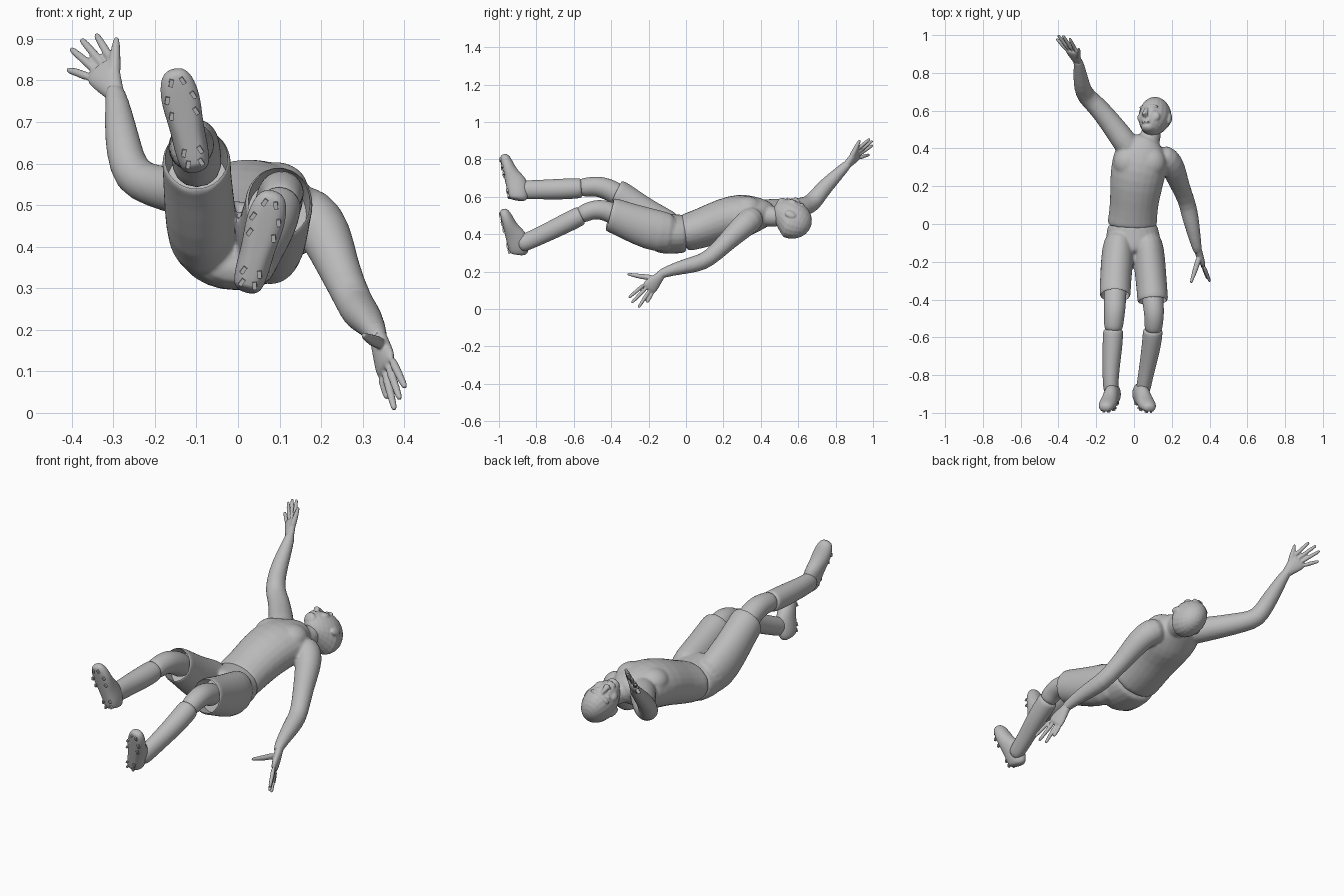
import bpy, bmesh, math
from mathutils import Vector, Matrix

cube = bpy.data.objects.get("Cube")
if cube:
    bpy.data.objects.remove(cube)

GREY = (0.5, 0.5, 0.5, 1)
mat = bpy.data.materials.new("plain_grey")
mat.use_nodes = True
mat.diffuse_color = GREY
mat.node_tree.nodes["Principled BSDF"].inputs["Base Color"].default_value = GREY


def loft(bm, rows, side=None, n=12):
    """Skin elliptical rings; each row is x, y, z, half width and optional half height."""
    pts = [Vector(r[:3]) for r in rows]
    rings = []
    for i, r in enumerate(rows):
        t = (pts[min(i + 1, len(pts) - 1)] - pts[max(i - 1, 0)]).normalized()
        s = Vector(side) if side else t.cross(Vector((0, 0, 1)))
        s = (s - t * s.dot(t)).normalized()
        u = s.cross(t)
        a, b = r[3] * 1.04, r[-1] * 1.04
        rings.append([bm.verts.new(pts[i] + s * a * math.cos(k * math.tau / n)
                                   + u * b * math.sin(k * math.tau / n)) for k in range(n)])
    for p, q in zip(rings, rings[1:]):
        for k in range(n):
            bm.faces.new((p[k], p[(k + 1) % n], q[(k + 1) % n], q[k]))
    bm.faces.new(rings[0])
    bm.faces.new(rings[-1])


def blob(bm, centre, size):
    """Add an ellipsoid."""
    m = Matrix.Translation(centre) @ Matrix.Diagonal((*size, 1))
    return bmesh.ops.create_uvsphere(bm, u_segments=20, v_segments=14, radius=1, matrix=m)["verts"]


def finish(name, bm, subsurf=0, voxel=0, matrix=None, angle=50):
    bmesh.ops.recalc_face_normals(bm, faces=bm.faces)
    me = bpy.data.meshes.new(name)
    bm.to_mesh(me)
    bm.free()
    me.materials.append(mat)
    ob = bpy.data.objects.new(name, me)
    bpy.context.collection.objects.link(ob)
    if matrix:
        ob.matrix_world = matrix
    if subsurf:
        ob.modifiers.new("round", "SUBSURF").levels = subsurf
        ob.modifiers["round"].render_levels = subsurf
    if voxel:
        rm = ob.modifiers.new("blend", "REMESH")
        rm.mode, rm.voxel_size, rm.use_smooth_shade = "VOXEL", voxel, True
        sm = ob.modifiers.new("soften", "SMOOTH")
        sm.factor, sm.iterations = 0.5, 5
    bpy.ops.object.select_all(action="DESELECT")
    ob.select_set(True)
    bpy.context.view_layer.objects.active = ob
    bpy.ops.object.shade_smooth_by_angle(angle=math.radians(angle))
    return ob


# Upper body: torso, neck and arms blended into one skin
bm = bmesh.new()
loft(bm, [(-.01, -.015, .405, .132, .1), (-.01, 0, .407, .132, .1), (0, .1, .437, .126, .108),
          (.01, .2, .478, .14, .115), (.025, .3, .497, .148, .122), (.045, .37, .508, .15, .098),
          (.065, .43, .51, .095, .072), (.08, .46, .505, .055, .052)])
loft(bm, [(.07, .4, .5, .062), (.085, .46, .495, .055), (.1, .52, .487, .052)])
for x in (-.03, .09):
    blob(bm, (x, .325, .54), (.08, .085, .064))
loft(bm, [(.12, .37, .5, .062), (.18, .345, .475, .07), (.213, .29, .43, .064),
          (.24, .21, .352, .05), (.28, .12, .265, .044), (.293, .06, .242, .046),
          (.313, -.03, .222, .038), (.333, -.13, .192, .026), (.342, -.155, .17, .022)])
loft(bm, [(0, .37, .515, .07), (-.06, .45, .525, .065), (-.13, .545, .53, .058),
          (-.2, .63, .545, .052), (-.257, .678, .566, .05), (-.275, .725, .635, .045),
          (-.285, .79, .7, .037), (-.293, .855, .765, .026), (-.303, .875, .785, .023)])
finish("upper_body", bm, subsurf=1, voxel=.008, angle=180)


# Hands: a flat palm, a thick thumb and four tapering fingers, tips listed thumb first
def hand(name, wrist, knuckle, tips):
    wrist, knuckle = Vector(wrist), Vector(knuckle)
    tips = [Vector(t) for t in tips]
    along = (knuckle - wrist).normalized()
    side = tips[1] - tips[4]
    side = (side - along * side.dot(along)).normalized()
    bm = bmesh.new()
    palm = ((-.4, .017, .015), (0, .024, .021), (.35, .034, .02), (.75, .046, .018),
            (1.05, .044, .014))
    loft(bm, [(*wrist.lerp(knuckle, f), a, b) for f, a, b in palm], side)
    for i, tip in enumerate(tips):
        if i:
            base = knuckle + side * .033 * (1 - (i - 1) * 2 / 3) - along * .01
            r = .0125
        else:
            base = wrist.lerp(knuckle, .3) + side * .012
            r = .018
        mid = base.lerp(tip, .5) + along * .004
        loft(bm, [(*base, r), (*mid, r * .85), (*base.lerp(tip, .92), .009), (*tip, .006)],
             side, n=8)
    finish(name, bm, subsurf=1, voxel=.004, angle=180)


hand("left_hand", (.338, -.135, .18), (.358, -.205, .105),
     [(.3, -.315, .187), (.403, -.307, .06), (.39, -.292, .032),
      (.377, -.255, .006), (.36, -.21, .033)])
hand("right_hand", (-.297, .86, .77), (-.332, .92, .832),
     [(-.292, .93, .905), (-.342, .985, .912), (-.378, .999, .9),
      (-.403, 1, .877), (-.411, .982, .826)])

# Head: tilted back and turned, with a narrowed jaw and shallow features
crown = Vector((.12, .92, -.37)).normalized()
face = Vector((-.45, .1, .88))
face = (face - crown * face.dot(crown)).normalized()
left = crown.cross(face)
head_matrix = Matrix((left, -face, crown)).transposed().to_4x4()
head_matrix.translation = (.112, .562, .478)

bm = bmesh.new()
for v in blob(bm, (0, 0, 0), (.083, .106, .112)):
    if v.co.z < 0:
        drop = -v.co.z / .112
        v.co.x *= 1 - .15 * drop
        v.co.y = v.co.y * (1 - .1 * drop) - .03 * drop
        if v.co.y > 0:
            v.co.y *= 1 - .3 * drop
blob(bm, (0, -.06, -.085), (.036, .04, .024))
blob(bm, (0, -.086, .026), (.056, .018, .012))
loft(bm, [(0, -.09, .028, .009), (0, -.11, 0, .011), (0, -.121, -.026, .016, .012),
          (0, -.1, -.036, .015, .008)], side=(1, 0, 0))
for z in (-.054, -.066):
    blob(bm, (0, -.097, z), (.025, .012, .006))
for s in (-1, 1):
    blob(bm, (s * .036, -.07, -.025), (.03, .023, .03))
    blob(bm, (s * .031, -.091, .004), (.015, .01, .007))
    blob(bm, (s * .08, .012, -.005), (.011, .02, .031))
finish("head", bm, voxel=.0035, matrix=head_matrix, angle=180)

# Shorts: seat and thighs blended, then hollowed at each hem
SHORTS = {
    "left": [(.065, -.04, .41, .07, .09), (.078, -.14, .41, .082, .113),
             (.086, -.25, .447, .082, .104), (.094, -.33, .478, .08, .095),
             (.099, -.4, .505, .08, .09), (.1, -.418, .508, .082, .09)],
    "right": [(-.075, -.04, .41, .07, .09), (-.085, -.14, .43, .085, .113),
              (-.093, -.24, .502, .083, .1), (-.098, -.31, .562, .081, .09),
              (-.1, -.37, .608, .081, .086), (-.1, -.39, .614, .083, .086)]}
CUTTERS = {
    "left": [(.094, -.33, .478, .068, .08), (.099, -.4, .505, .071, .081),
             (.1, -.45, .52, .073, .082)],
    "right": [(-.098, -.31, .562, .069, .077), (-.1, -.37, .608, .072, .077),
              (-.1, -.43, .632, .074, .078)]}
bm = bmesh.new()
loft(bm, [(-.01, .005, .402, .128, .099), (-.01, -.01, .402, .132, .102),
          (-.005, -.08, .4, .148, .108), (0, -.14, .405, .14, .108), (0, -.18, .415, .09, .09)])
for rows in SHORTS.values():
    loft(bm, rows, n=16)
shorts = finish("shorts", bm, subsurf=1, voxel=.007, angle=180)
for label, rows in CUTTERS.items():
    bm = bmesh.new()
    loft(bm, rows, n=32)
    cutter = finish(label + "_hem_cutter", bm)
    cutter.hide_render = True
    cutter.hide_set(True)
    cut = shorts.modifiers.new(label + "_opening", "BOOLEAN")
    cut.operation, cut.solver, cut.object = "DIFFERENCE", "EXACT", cutter
shorts.modifiers.new("crisp_hem", "EDGE_SPLIT").split_angle = math.radians(50)

KNEES = {
    "left": [(.095, -.33, .482, .06), (.1, -.41, .522, .056), (.107, -.475, .535, .053),
             (.105, -.53, .52, .048), (.1, -.575, .495, .046)],
    "right": [(-.098, -.31, .57, .062), (-.1, -.38, .625, .059), (-.102, -.46, .657, .056),
              (-.107, -.52, .654, .051), (-.11, -.575, .646, .049)]}
SOCKS = {
    "left": [(.1, -.555, .502, .048), (.1, -.57, .496, .052), (.09, -.66, .45, .049, .051),
             (.07, -.76, .401, .042, .047), (.053, -.85, .36, .038, .046),
             (.045, -.9, .34, .036, .042)],
    "right": [(-.11, -.555, .647, .049), (-.11, -.57, .646, .053),
              (-.115, -.66, .641, .051, .055), (-.122, -.76, .639, .045, .051),
              (-.124, -.85, .637, .04, .05), (-.122, -.9, .637, .037, .045)]}
# Heel and toe ends of each sole
SOLES = {"left": ((.017, -.94, .282), (.085, -1, .53)),
         "right": ((-.098, -.942, .572), (-.155, -1, .832))}

for label in ("left", "right"):
    bm = bmesh.new()
    loft(bm, KNEES[label])
    finish(label + "_knee", bm, subsurf=2)
    bm = bmesh.new()
    loft(bm, SOCKS[label], n=16)
    finish(label + "_sock", bm, subsurf=2)

    # Boot: lofted heel to toe, flattened along the sole
    heel, toe = (Vector(p) for p in SOLES[label])
    forward = (toe - heel).normalized()
    up = Vector((0, 1, 0))
    up = (up - forward * up.dot(forward)).normalized()
    across = forward.cross(up)
    frame = Matrix((across, forward, up)).transposed().to_4x4()
    frame.translation = heel
    bm = bmesh.new()
    loft(bm, [(0, 0, .042, .022, .038), (0, .012, .048, .036, .056), (0, .055, .052, .041, .064),
              (0, .1, .05, .041, .063), (0, .135, .038, .043, .049), (0, .185, .029, .048, .039),
              (0, .235, .025, .041, .032), (0, .263, .02, .022, .018)])
    for v in bm.verts:
        v.co.z = max(v.co.z, 0)
    finish(label + "_boot", bm, subsurf=2, matrix=frame)

    # Studs
    bm = bmesh.new()
    for x, y in ((.016, .03), (.02, .06), (.03, .155), (.032, .195), (.014, .235)):
        for s in (-1, 1):
            place = Matrix.Translation((s * x, y, 0)) @ Matrix.Rotation(s * .35, 4, "Z")
            bmesh.ops.create_cube(bm, size=1, matrix=place @ Matrix.Diagonal((.01, .018, .01, 1)))
    finish(label + "_studs", bm, matrix=frame, angle=30)
